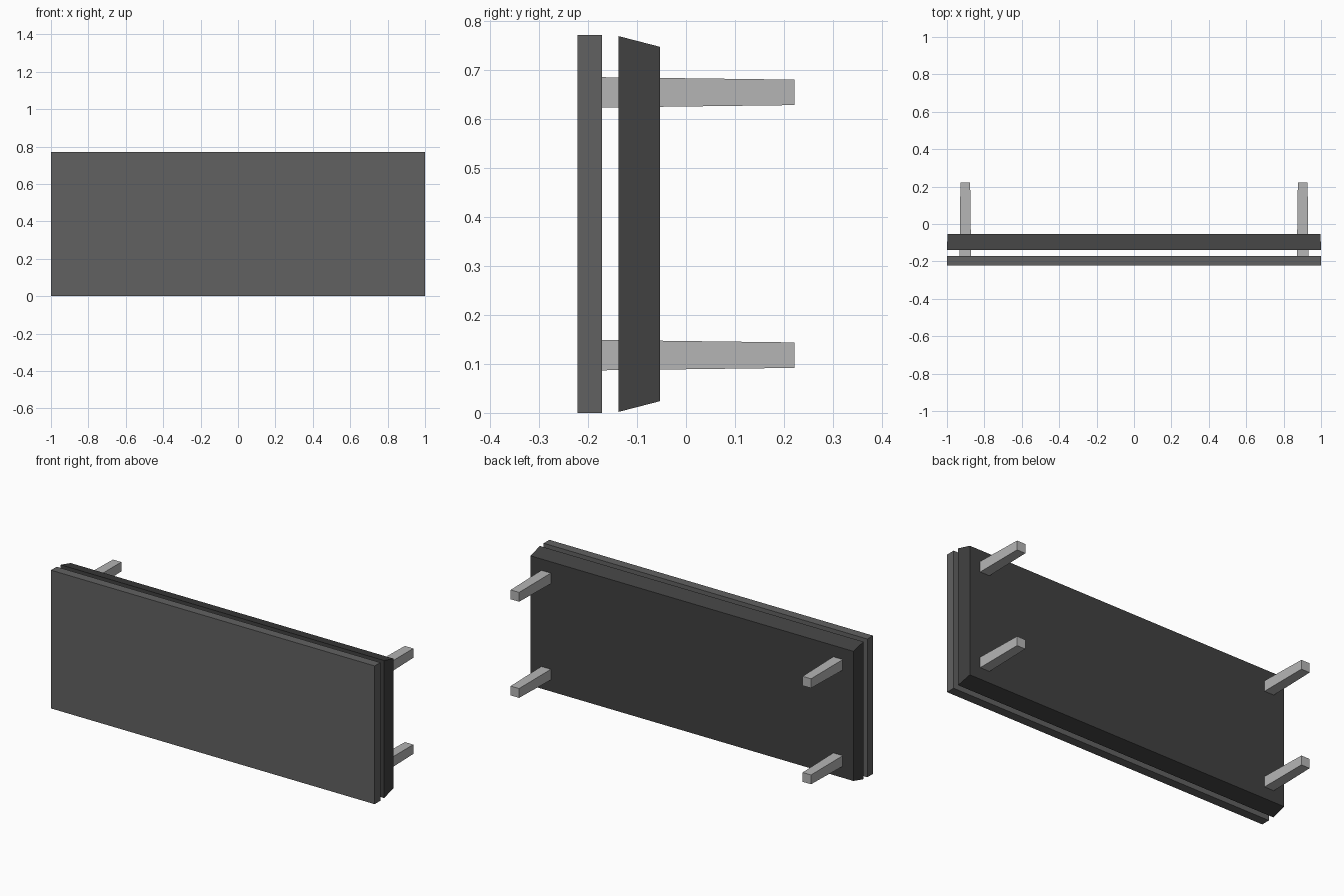
import bpy

if "Cube" in bpy.data.objects:
    bpy.data.objects.remove(bpy.data.objects["Cube"])


def material(name, v):
    m = bpy.data.materials.new(name)
    m.diffuse_color = (v, v, v, 1)
    m.use_nodes = True
    m.node_tree.nodes["Principled BSDF"].inputs["Base Color"].default_value = m.diffuse_color
    return m


PANEL = material("mid grey", 0.12)
BACKING = material("dark grey", 0.053)
POST = material("light grey", 0.46)


def frustum(name, mat, cx, cz, y0, y1, half0, half1):
    """Box along y with its own (x, z) half size at each end."""
    verts = []
    for y, (hx, hz) in ((y0, half0), (y1, half1)):
        verts += [(cx - hx, y, cz - hz), (cx + hx, y, cz - hz),
                  (cx + hx, y, cz + hz), (cx - hx, y, cz + hz)]
    faces = [(0, 1, 2, 3), (7, 6, 5, 4)]
    faces += [(i, i + 4, (i + 1) % 4 + 4, (i + 1) % 4) for i in range(4)]
    me = bpy.data.meshes.new(name)
    me.from_pydata(verts, [], faces)
    me.materials.append(mat)
    ob = bpy.data.objects.new(name, me)
    bpy.context.collection.objects.link(ob)
    return ob


# Front panel
frustum("front_panel", PANEL, 0, 0.386, -0.222, -0.172, (1, 0.386), (1, 0.386))

# Backing slab with chamfered top and bottom
frustum("backing_slab", BACKING, 0, 0.386, -0.138, -0.053,
        (1, 0.384), (0.997, 0.362))

# Four tapered mounting posts
for side, x in (("left", -0.902), ("right", 0.902)):
    for level, z in (("lower", 0.118), ("upper", 0.655)):
        frustum(f"{side}_{level}_post", POST, x, z, -0.172, 0.222,
                (0.031, 0.031), (0.026, 0.026))
